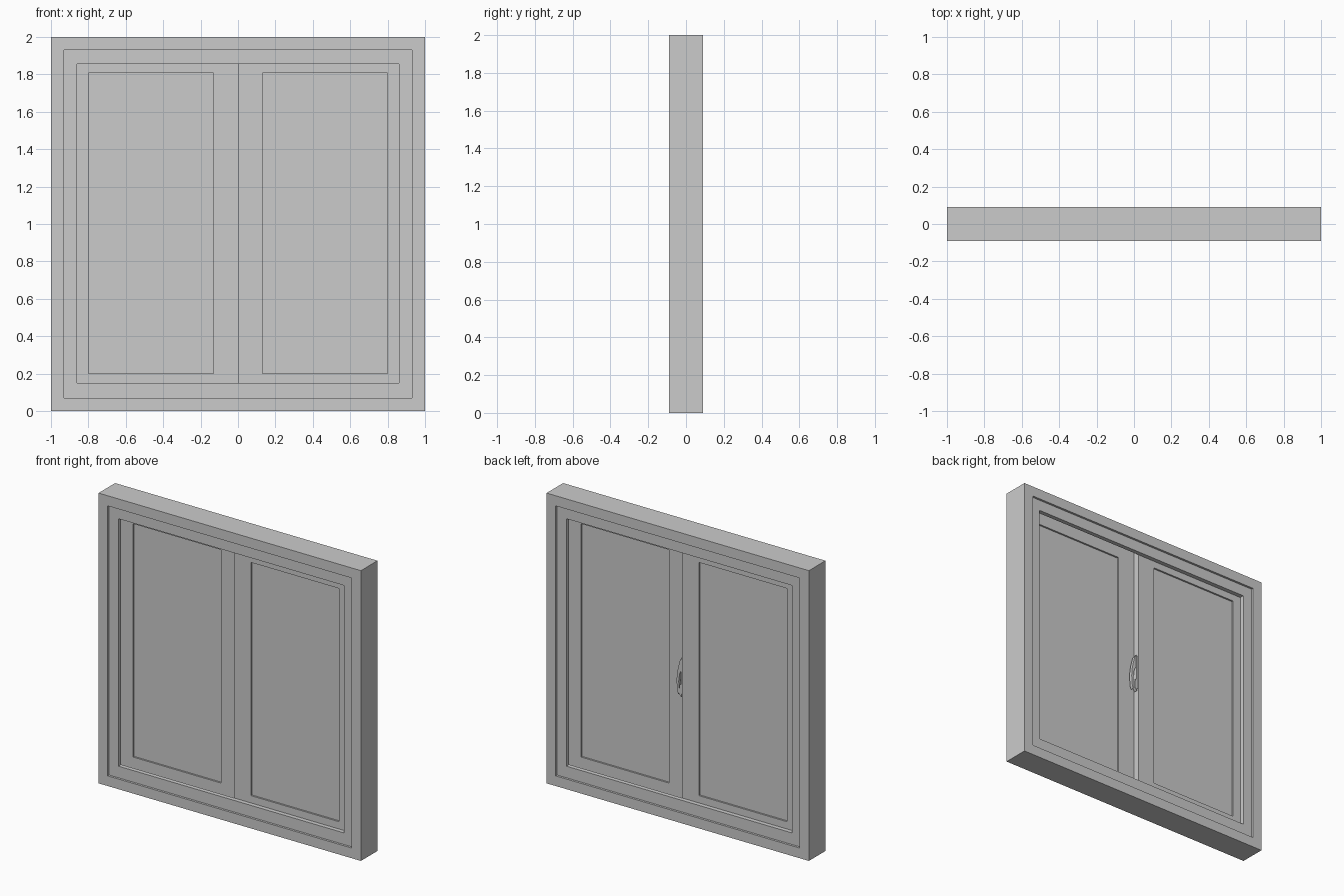
import bpy
import bmesh

cube = bpy.data.objects.get("Cube")
if cube:
    bpy.data.objects.remove(cube, do_unlink=True)

grey = bpy.data.materials.new("light_grey")
grey.use_nodes = True
grey.diffuse_color = (0.6, 0.6, 0.6, 1)
grey.node_tree.nodes["Principled BSDF"].inputs["Base Color"].default_value = (0.6, 0.6, 0.6, 1)


def finish(bm, name):
    bmesh.ops.recalc_face_normals(bm, faces=bm.faces)
    mesh = bpy.data.meshes.new(name)
    bm.to_mesh(mesh)
    bm.free()
    mesh.materials.append(grey)
    obj = bpy.data.objects.new(name, mesh)
    bpy.context.collection.objects.link(obj)
    return obj


def extrude(bm, face, vec):
    new = bmesh.ops.extrude_face_region(bm, geom=[face])["geom"]
    verts = [g for g in new if isinstance(g, bmesh.types.BMVert)]
    bmesh.ops.translate(bm, verts=verts, vec=vec)


def corners(x0, x1, z0, z1):
    return [(x0, z0), (x1, z0), (x1, z1), (x0, z1)]


def ring(name, outer, inner, y0, y1):
    """Rectangular frame between two x/z rectangles, from depth y0 to y1."""
    bm = bmesh.new()
    loops = [[bm.verts.new((x, y, z)) for x, z in corners(*rect)]
             for rect, y in ((outer, y0), (outer, y1), (inner, y1), (inner, y0))]
    for a, b in zip(loops, loops[1:] + loops[:1]):
        for i in range(4):
            j = (i + 1) % 4
            bm.faces.new((a[i], a[j], b[j], b[i]))
    return finish(bm, name)


def panel(name, rect, y0, y1):
    bm = bmesh.new()
    face = bm.faces.new([bm.verts.new((x, y0, z)) for x, z in corners(*rect)])
    extrude(bm, face, (0, y1 - y0, 0))
    return finish(bm, name)


def profile(name, points, y0, y1):
    """Solid made from an x/z outline."""
    bm = bmesh.new()
    face = bm.faces.new([bm.verts.new((x, y0, z)) for x, z in points])
    extrude(bm, face, (0, y1 - y0, 0))
    return finish(bm, name)


# Outer frame and the two retaining lips, front and back
OUTER = (-1, 1, 0, 2)
CHANNEL = (-0.93, 0.93, 0.07, 1.93)
OPENING = (-0.86, 0.86, 0.15, 1.855)
ring("outer_frame", OUTER, CHANNEL, -0.09, 0.09)
for name, side in (("front_lip", -1), ("back_lip", 1)):
    ring(name, CHANNEL, OPENING, side * 0.075, side * 0.045)

# Sliding sashes: one in the front track, one in the back track
for name, side, y0 in (("left_sash", 1, -0.045), ("right_sash", -1, 0.0)):
    xs = sorted((0, side * 0.93))
    gx = sorted((side * 0.13, side * 0.8))
    ring(name, (*xs, 0.07, 1.93), (*gx, 0.2, 1.807), y0, y0 + 0.045)
    panel(name + "_glass", (*gx, 0.2, 1.807), y0 + 0.012, y0 + 0.033)

# Latch on the exposed edge of the back sash
panel("latch_plate", (0, 0.01, 0.86, 1.1), 0.006, 0.038)
profile("latch_lever",
        [(0.008, 1.11), (0.022, 1.09), (0.035, 1.04), (0.045, 0.99), (0.048, 0.94),
         (0.043, 0.87), (0.034, 0.85), (0.028, 0.87), (0.032, 0.94), (0.026, 0.99),
         (0.008, 1.03)],
        0.012, 0.034)
profile("latch_hook", [(0.008, 0.93), (0.022, 0.92), (0.026, 0.86), (0.008, 0.84)],
        0.016, 0.04)
